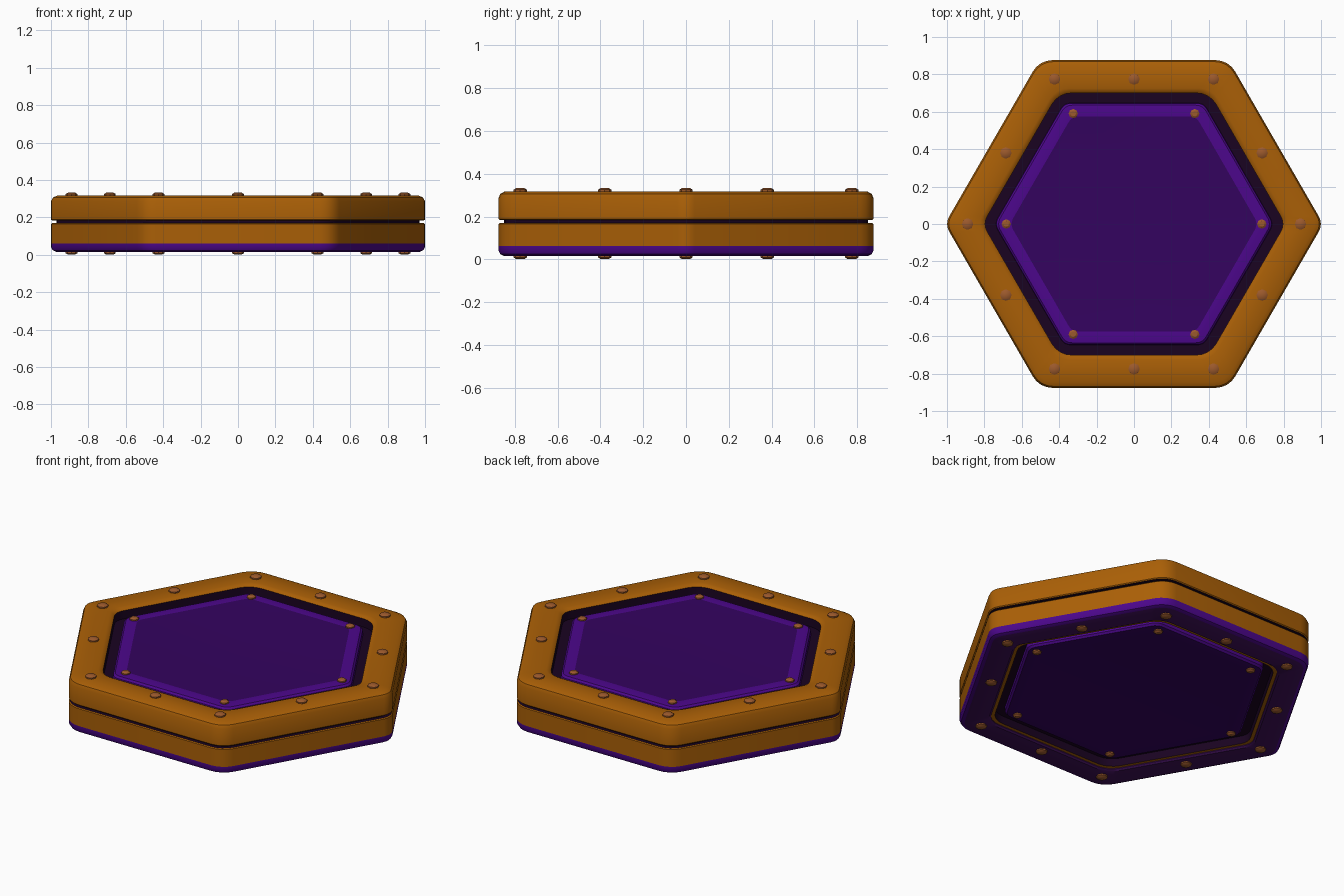
import bpy, bmesh, math

if "Cube" in bpy.data.objects:
    bpy.data.objects.remove(bpy.data.objects["Cube"])

def material(name, rgb):
    m = bpy.data.materials.new(name)
    m.diffuse_color = (*rgb, 1)
    m.use_nodes = True
    m.node_tree.nodes["Principled BSDF"].inputs["Base Color"].default_value = m.diffuse_color
    return m

ORANGE = material("amber_orange", (0.40, 0.115, 0.002))
PURPLE = material("deep_purple", (0.034, 0.001, 0.115))
BRIGHT = material("bright_purple", (0.072, 0.002, 0.26))
PLUM = material("plum_purple", (0.050, 0.005, 0.10))
DARK = material("dark_plum", (0.010, 0.001, 0.015))
COPPER = material("copper_brown", (0.33, 0.10, 0.025))

def hexagon(a, tip_r, side_r, steps=4):
    """Rounded hexagon with apothem a; tips lie on the x axis."""
    pts = []
    for k in range(6):
        r = tip_r if k % 3 == 0 else side_r
        d = (a - r) / math.cos(math.pi / 6)
        c = k * math.pi / 3
        for i in range(steps + 1):
            t = c - math.pi / 6 + i / steps * math.pi / 3
            pts.append((d * math.cos(c) + r * math.cos(t), d * math.sin(c) + r * math.sin(t)))
    return pts

def finish(name, bm, mats):
    bmesh.ops.recalc_face_normals(bm, faces=bm.faces)
    me = bpy.data.meshes.new(name)
    bm.to_mesh(me)
    bm.free()
    for m in mats:
        me.materials.append(m)
    ob = bpy.data.objects.new(name, me)
    bpy.context.collection.objects.link(ob)
    bpy.ops.object.select_all(action='DESELECT')
    ob.select_set(True)
    bpy.context.view_layer.objects.active = ob
    bpy.ops.object.shade_smooth_by_angle(angle=math.radians(35))
    return ob

def loft(name, profile, mats, radii=(0.08, 0.12), closed=True, bands=None):
    """Sweep an (apothem, z) profile round the hexagon; capped if not closed."""
    bm = bmesh.new()
    rings = [[bm.verts.new((x, y, z)) for x, y in hexagon(a, *radii)] for a, z in profile]
    n = len(rings[0])
    for i in range(len(rings) if closed else len(rings) - 1):
        lo, hi = rings[i], rings[(i + 1) % len(rings)]
        for j in range(n):
            f = bm.faces.new((lo[j], lo[(j + 1) % n], hi[(j + 1) % n], hi[j]))
            f.material_index = bands[i] if bands else 0
    if not closed:
        bm.faces.new(rings[0])
        bm.faces.new(rings[-1])
    return finish(name, bm, mats)

A, H = 0.876, 0.70          # outer and opening apothems
TOP, BOT = 0.318, 0.016

# Dark core showing in the side slit and the grooves
loft("core", [(0.850, 0.075), (0.850, 0.255)], [DARK], closed=False)

# Upper frame with rounded rims and a dark inner wall
loft("upper_frame", [(A - 0.005, 0.183), (A, 0.188), (A, TOP - 0.03), (A - 0.008, TOP - 0.012),
                     (A - 0.03, TOP), (H + 0.025, TOP), (H + 0.008, TOP - 0.006),
                     (H, TOP - 0.014), (H, 0.183)], [ORANGE, DARK],
     bands=[0, 0, 0, 0, 0, 0, 0, 1, 1])

# Lower frame: dark inner wall, orange lip inside the bottom opening
loft("lower_frame", [(A, 0.062), (A, 0.165), (A - 0.005, 0.170), (H, 0.170),
                     (H, 0.028), (H + 0.04, 0.028), (H + 0.05, 0.062)], [ORANGE, DARK],
     bands=[0, 0, 1, 1, 0, 0, 0])

# Purple bottom shell
loft("bottom_shell", [(A, 0.062), (A, BOT + 0.024), (A - 0.008, BOT + 0.008), (A - 0.025, BOT),
                      (H + 0.03, BOT), (H + 0.02, BOT + 0.008), (H + 0.02, 0.062)], [BRIGHT, PLUM],
     bands=[0, 0, 0, 1, 1, 1, 1])

# Inset panels, top and mirrored below
mid = (TOP + BOT) / 2
for name, s in (("top_panel", 1), ("bottom_panel", -1)):
    prof = [(0.648, 0.07), (0.645, 0.115), (0.635, 0.126), (0.60, 0.130), (0.575, 0.128)]
    loft(name, [(a, mid + s * z) for a, z in prof], [PURPLE, BRIGHT], radii=(0.06, 0.06),
         closed=False, bands=[1, 1, 1, 1] if s > 0 else [1, 1, 0, 0])

# Rivets: low domed studs on frames and panels
def rivets(name, spots, r, z, s, h):
    bm = bmesh.new()
    for x, y in spots:
        rings = []
        for rr, zz in ((r, -0.012), (r, h * 0.5), (r * 0.6, h)):
            rings.append([bm.verts.new((x + rr * math.cos(k * math.pi / 4), y + rr * math.sin(k * math.pi / 4),
                                        z + s * zz)) for k in range(8)])
        for lo, hi in zip(rings, rings[1:]):
            for k in range(8):
                bm.faces.new((lo[k], lo[(k + 1) % 8], hi[(k + 1) % 8], hi[k]))
        bm.faces.new(rings[0])
        bm.faces.new(rings[-1])
    finish(name, bm, [COPPER])

signs = [(a, b) for a in (-1, 1) for b in (-1, 1)]
frame_spots = [(a * x, b * y) for x, y in ((0.425, 0.775), (0.685, 0.38)) for a, b in signs]
frame_spots += [(a * 0.89, 0) for a in (-1, 1)] + [(0, a * 0.775) for a in (-1, 1)]
panel_spots = [(a * 0.325, b * 0.59) for a, b in signs] + [(a * 0.683, 0) for a in (-1, 1)]
for side, s, zf in (("top", 1, TOP), ("bottom", -1, BOT)):
    rivets(side + "_frame_rivets", frame_spots, 0.031, zf, s, 0.015)
    rivets(side + "_panel_rivets", panel_spots, 0.025, mid + s * 0.129, s, 0.014)
